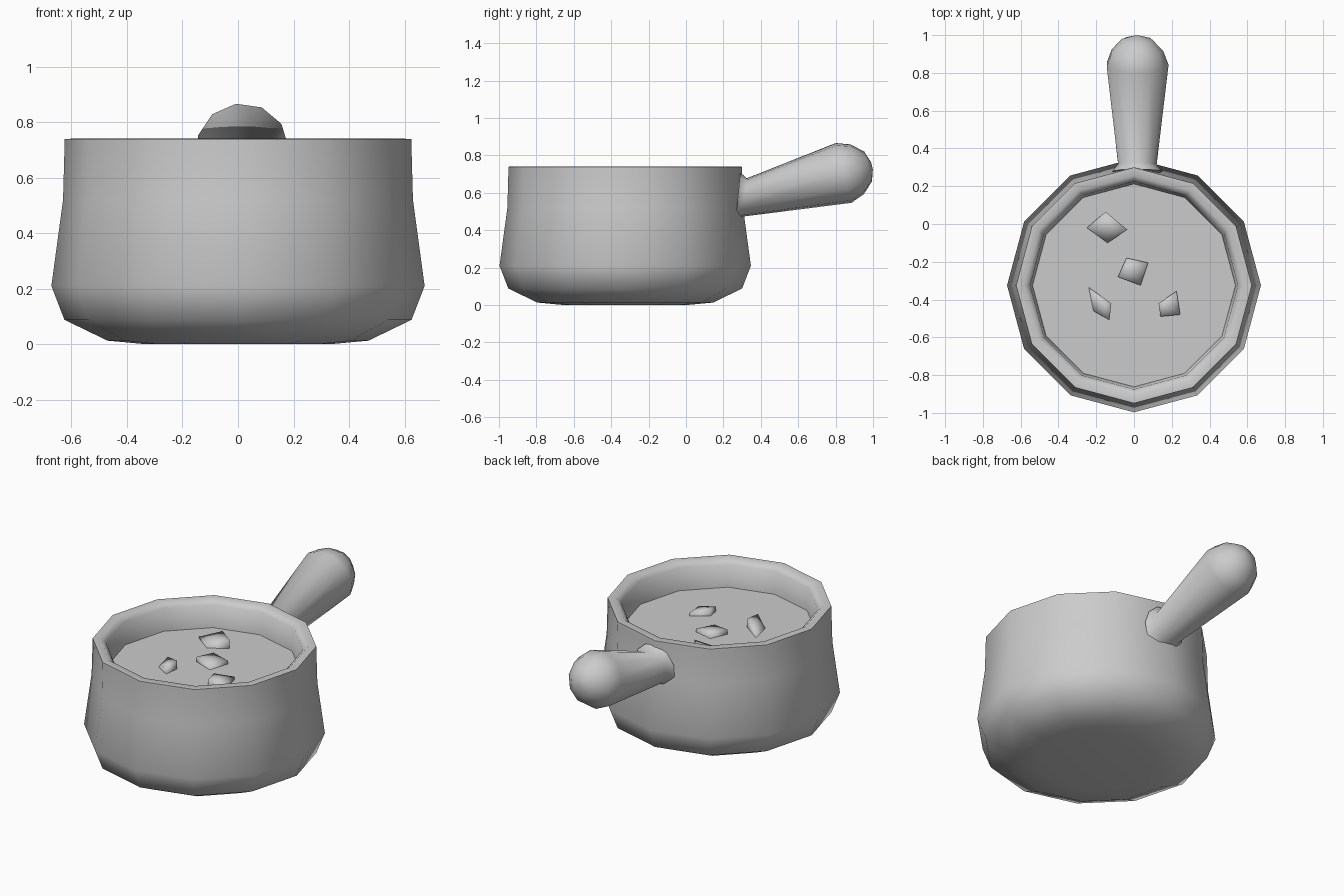
import bpy
from math import sin, cos, pi, radians

if "Cube" in bpy.data.objects:
    bpy.data.objects.remove(bpy.data.objects["Cube"])


def make(name, verts, faces, smooth=75):
    mesh = bpy.data.meshes.new(name)
    mesh.from_pydata(verts, [], faces)
    obj = bpy.data.objects.new(name, mesh)
    bpy.context.collection.objects.link(obj)
    bpy.ops.object.select_all(action='DESELECT')
    obj.select_set(True)
    bpy.context.view_layer.objects.active = obj
    bpy.ops.object.mode_set(mode='EDIT')
    bpy.ops.mesh.select_all(action='SELECT')
    bpy.ops.mesh.normals_make_consistent(inside=False)
    bpy.ops.object.mode_set(mode='OBJECT')
    bpy.ops.object.shade_smooth_by_angle(angle=radians(smooth))
    return obj


def skin(name, rings):
    """Bridge a list of equal-sized rings and cap both ends."""
    n = len(rings[0])
    verts = [v for ring in rings for v in ring]
    faces = [(k * n + i, k * n + (i + 1) % n, (k + 1) * n + (i + 1) % n, (k + 1) * n + i)
             for k in range(len(rings) - 1) for i in range(n)]
    faces += [tuple(range(n))[::-1], tuple(range(len(verts) - n, len(verts)))]
    return make(name, verts, faces)


CY, SOUP = -0.325, 0.58


# Twelve-sided bowl: outer wall, rounded rim, inner wall, soup surface as the last cap
def bowl_ring(r, z):
    return [(r * cos(i * pi / 6), CY + r * sin(i * pi / 6), z) for i in range(12)]


profile = [(0.33, 0), (0.47, 0.013), (0.625, 0.088), (0.672, 0.21), (0.63, 0.52),
           (0.625, 0.70), (0.624, 0.739), (0.58, 0.741), (0.55, 0.715), (0.537, SOUP)]
skin("soup_bowl", [bowl_ring(r, z) for r, z in profile])


# Tapered handle with flared root and domed end; tilt leans each ring back
def handle_ring(y, z, r, tilt):
    a = [2 * pi * i / 11 for i in range(11)]
    return [(0.016 + r * cos(t), y - r * sin(t) * sin(tilt), z + r * sin(t) * cos(tilt)) for t in a]


TILT = 0.256
rings = [handle_ring(0.277, 0.575, 0.135, -0.1), handle_ring(0.315, 0.575, 0.104, -0.1)]
for s, r in [(0, 0.167), (0.075, 0.139), (0.135, 0.083), (0.156, 0.02)]:
    rings.append(handle_ring(0.843 + s * cos(TILT), 0.706 + s * sin(TILT), r, TILT))
skin("handle", rings)

# Vegetable chunks breaking the surface: corner x, y and height above the soup
chunks = [
    [(-0.25, -0.02, 0.01), (-0.15, 0.065, 0.04), (-0.035, -0.03, 0.05), (-0.14, -0.10, 0.005)],
    [(-0.04, -0.18, 0.03), (0.075, -0.205, 0.02), (0.035, -0.325, 0.01), (-0.085, -0.28, 0.03)],
    [(-0.24, -0.335, 0.01), (-0.12, -0.42, 0.05), (-0.13, -0.51, 0.05), (-0.215, -0.46, 0.005)],
    [(0.225, -0.355, 0.02), (0.245, -0.48, 0.01), (0.14, -0.49, 0.03), (0.13, -0.42, 0.04)],
]
for k, pts in enumerate(chunks):
    top = [(x, y, SOUP + h) for x, y, h in pts]
    low = [(x, y, SOUP - 0.04) for x, y, h in pts]
    cx, cy, cz = (sum(p[j] for p in top) / 4 for j in range(3))
    verts = low + top + [(cx, cy, cz + 0.008)]
    faces = [(3, 2, 1, 0)]
    for i in range(4):
        j = (i + 1) % 4
        faces += [(i, j, 4 + j, 4 + i), (4 + i, 4 + j, 8)]
    make(f"vegetable_chunk_{k + 1}", verts, faces, 110)
